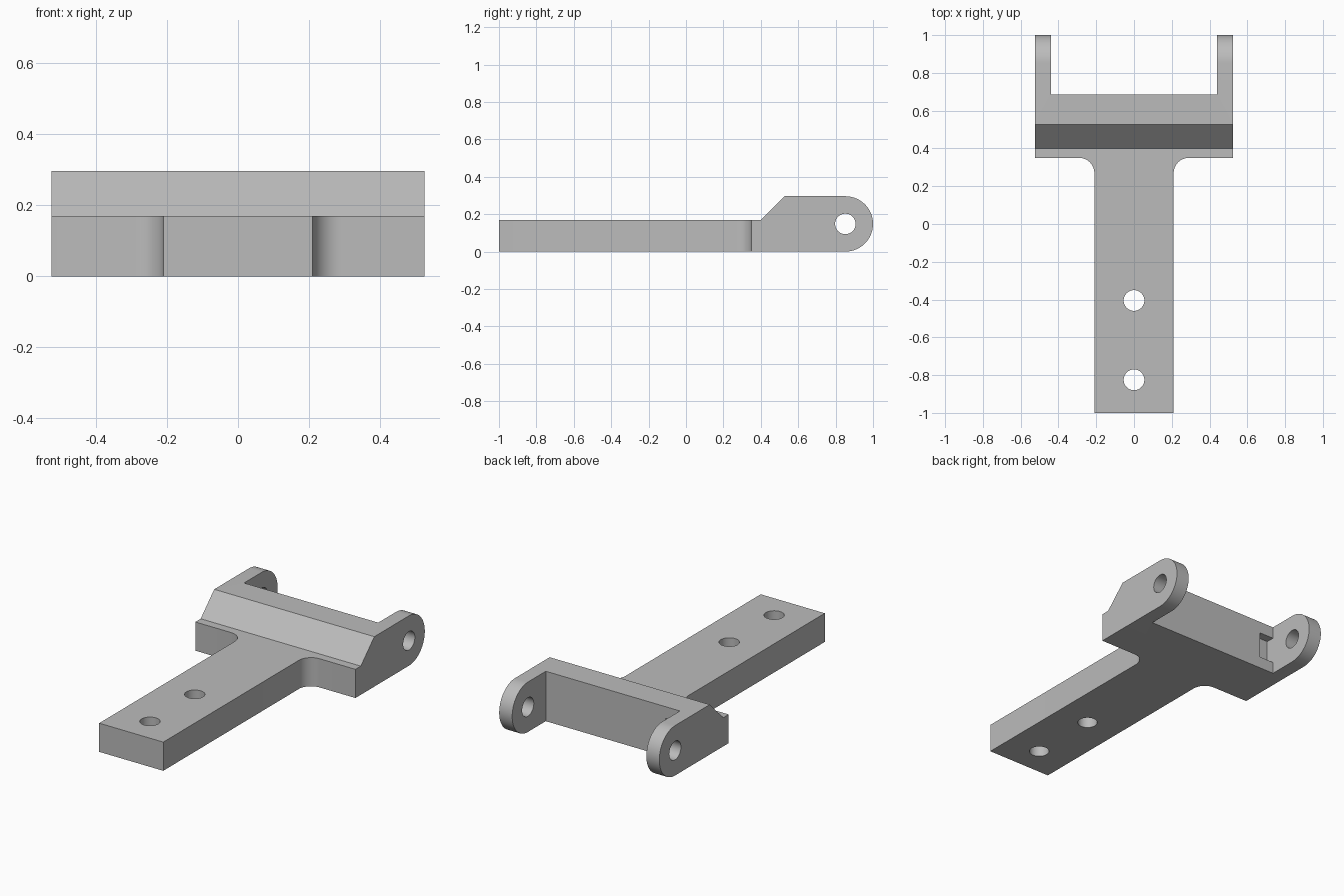
import bpy, bmesh
from math import sin, cos, pi
from mathutils import Vector

cube = bpy.data.objects.get("Cube")
if cube:
    bpy.data.objects.remove(cube)

grey = bpy.data.materials.new("plain grey")
grey.use_nodes = True
colour = (0.5, 0.5, 0.5, 1)
grey.diffuse_color = colour
grey.node_tree.nodes["Principled BSDF"].inputs["Base Color"].default_value = colour

HALF, INNER, TONGUE = 0.525, 0.44, 0.21    # half widths in x
TOP, EYE_Y, FILLET, HOLE = 0.296, 0.852, 0.08, 0.055
MID = TOP / 2


def arc(cx, cy, r, start, end, steps):
    return [(cx + r * cos(start + (end - start) * i / steps),
             cy + r * sin(start + (end - start) * i / steps)) for i in range(steps + 1)]


def prism(name, points, extrude):
    """Extrude a closed outline of 3D points along a vector."""
    bm = bmesh.new()
    face = bm.faces.new([bm.verts.new(p) for p in points])
    moved = bmesh.ops.extrude_face_region(bm, geom=[face])["geom"]
    bmesh.ops.translate(bm, vec=Vector(extrude),
                        verts=[v for v in moved if isinstance(v, bmesh.types.BMVert)])
    bmesh.ops.recalc_face_normals(bm, faces=bm.faces)
    mesh = bpy.data.meshes.new(name)
    bm.to_mesh(mesh)
    bm.free()
    mesh.materials.append(grey)
    obj = bpy.data.objects.new(name, mesh)
    bpy.context.collection.objects.link(obj)
    return obj


def plan_prism(name, outline, low=-0.1, height=0.6):
    return prism(name, [(x, y, low) for x, y in outline], (0, 0, height))


def side_prism(name, outline):
    return prism(name, [(-0.7, y, z) for y, z in outline], (1.4, 0, 0))


def cut(target, cutter, operation):
    mod = target.modifiers.new(cutter.name, "BOOLEAN")
    mod.operation, mod.solver, mod.object = operation, "EXACT", cutter
    bpy.context.view_layer.objects.active = target
    bpy.ops.object.modifier_apply(modifier=mod.name)
    bpy.data.objects.remove(cutter)


# Plan outline: tongue, filleted shoulders, crossbar and two fork arms
half = [(TONGUE, -1)]
half += arc(TONGUE + FILLET, 0.35 - FILLET, FILLET, pi, pi / 2, 12)
half += [(HALF, 0.35), (HALF, 1.1), (INNER, 1.1), (INNER, 0.685)]
bracket = plan_prism("fork_bracket", half + [(-x, y) for x, y in reversed(half)])

# Side outline: thin tongue, ramp up to the crossbar, rounded arm ends
side = [(-1.1, 0)] + arc(EYE_Y, MID, MID, -pi / 2, pi / 2, 32)
side += [(0.527, TOP), (0.4, 0.17), (-1.1, 0.17)]
cut(bracket, side_prism("side_outline", side), "INTERSECT")

# Pivot hole through both arms, and two bolt holes in the tongue
cut(bracket, side_prism("pivot_hole", arc(EYE_Y, MID, HOLE, 0, 2 * pi, 32)[:-1]), "DIFFERENCE")
for y in (-0.405, -0.825):
    cut(bracket, plan_prism("bolt_hole", arc(0, y, HOLE, 0, 2 * pi, 32)[:-1]), "DIFFERENCE")

# Small pocket in the back of the crossbar beside the right arm
pocket = [(-INNER, 0.635), (-0.345, 0.635), (-0.345, 0.75), (-INNER, 0.75)]
cut(bracket, plan_prism("pocket", pocket, 0.07, 0.156), "DIFFERENCE")

bpy.ops.object.select_all(action="DESELECT")
bracket.select_set(True)
bpy.context.view_layer.objects.active = bracket
bpy.ops.object.shade_smooth_by_angle(angle=pi / 6)
